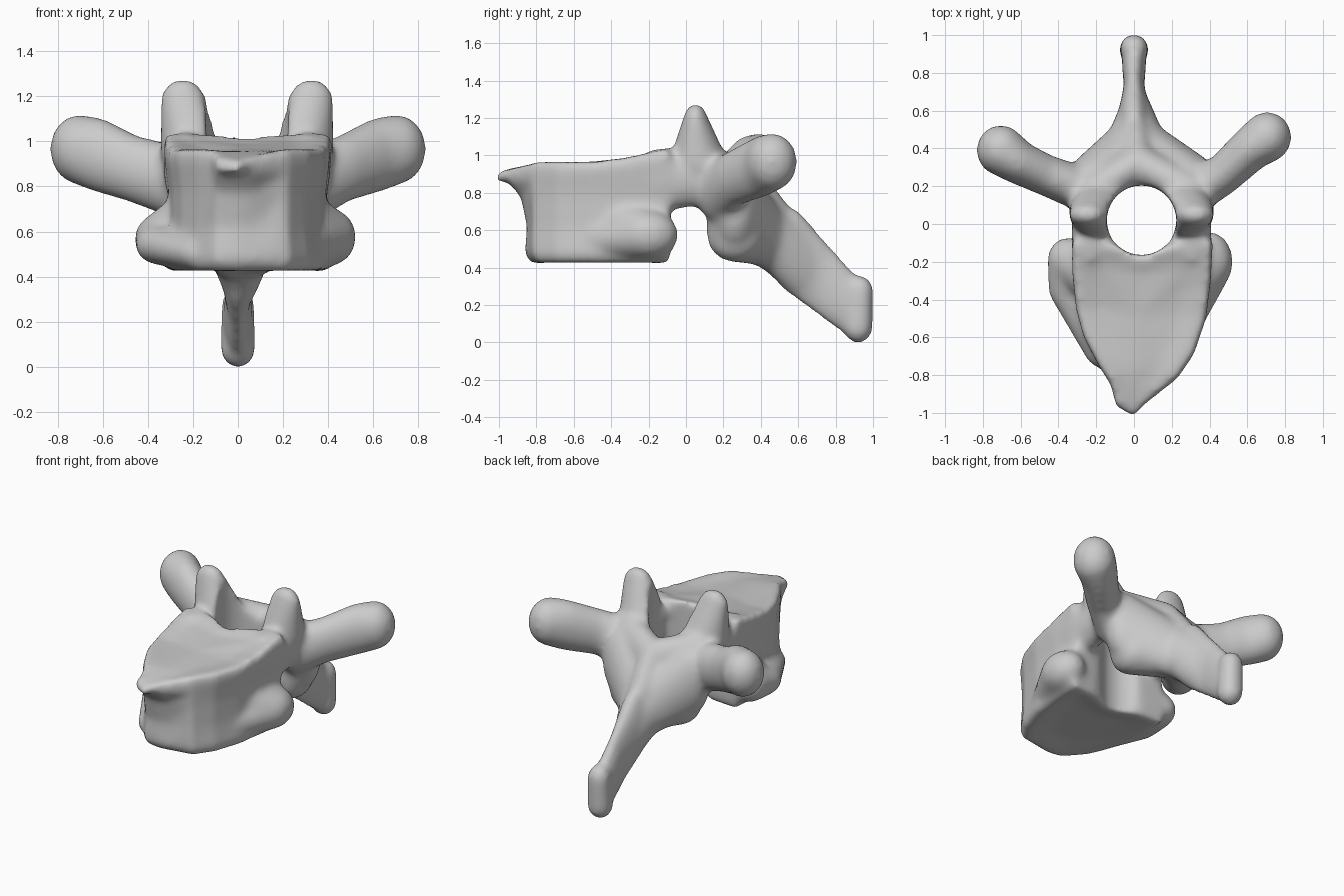
import bpy, bmesh, math
from mathutils import Vector, Matrix

if "Cube" in bpy.data.objects:
    bpy.data.objects.remove(bpy.data.objects["Cube"])

bone = bpy.data.materials.new("bone_grey")
bone.use_nodes = True
bone.diffuse_color = (0.6, 0.6, 0.6, 1)
bone.node_tree.nodes["Principled BSDF"].inputs["Base Color"].default_value = (0.6, 0.6, 0.6, 1)
parts = []


def add_part(name, bm, keep=True):
    mesh = bpy.data.meshes.new(name)
    bmesh.ops.recalc_face_normals(bm, faces=bm.faces)
    bm.to_mesh(mesh)
    bm.free()
    obj = bpy.data.objects.new(name, mesh)
    bpy.context.collection.objects.link(obj)
    if keep:
        parts.append(obj)
    return obj


def limb(name, *blobs):
    """Hulls stretched over neighbouring ellipsoids given as (centre, radii)."""
    for pair in zip(blobs, blobs[1:]):
        bm = bmesh.new()
        for centre, radii in pair:
            m = Matrix.Translation(centre) @ Matrix.Diagonal((*radii, 1))
            bmesh.ops.create_icosphere(bm, subdivisions=3, radius=1, matrix=m)
        hull = bmesh.ops.convex_hull(bm, input=bm.verts[:])
        junk = {v for v in hull["geom_interior"] + hull["geom_unused"]
                if isinstance(v, bmesh.types.BMVert)}
        bmesh.ops.delete(bm, geom=list(junk), context='VERTS')
        add_part(name, bm)


# Vertebral body: heart-shaped outline lofted upward, blunt below, lipped on top
outline = [(0.0, -1.03), (0.07, -0.95), (0.23, -0.82), (0.32, -0.69), (0.385, -0.5),
           (0.41, -0.3), (0.42, -0.08), (0.24, -0.09), (0.04, -0.15), (-0.14, -0.09),
           (-0.33, -0.08), (-0.33, -0.25), (-0.31, -0.45), (-0.27, -0.6),
           (-0.19, -0.75), (-0.12, -0.86), (-0.1, -0.97)]
# levels: height, width scale, front limit, inset
levels = [(0.445, 0.95, -0.8, 0.5), (0.42, 0.97, -0.81, 0.95), (0.47, 1.0, -0.835, 1.0),
          (0.62, 0.94, -0.82, 1.0), (0.78, 0.94, -0.86, 1.0), (0.86, 0.97, -0.94, 1.0),
          (0.92, 1.0, -1.03, 1.0), (0.97, 1.0, -1.03, 0.97), (0.955, 1.0, -1.02, 0.6)]
bm = bmesh.new()
rings = []
for z, wide, front, inset in levels:
    ring = []
    for x, y in outline:
        px = 0.04 + (x - 0.04) * wide * inset
        py = y if y > front else front + (y - front) * 0.15
        py = -0.45 + (py + 0.45) * inset
        pz = z
        if z > 0.9:
            pz += 0.22 * max(0, py + 0.42) - 0.3 * max(0, -0.82 - py)
        ring.append(bm.verts.new((px, py, pz)))
    rings.append(ring)
n = len(outline)
for low, high in zip(rings, rings[1:]):
    for i in range(n):
        j = (i + 1) % n
        bm.faces.new((low[i], low[j], high[j], high[i]))
for ring in (rings[0], rings[-1]):
    hub = bm.verts.new(sum((v.co for v in ring), Vector()) / n)
    for i in range(n):
        bm.faces.new((ring[i], ring[(i + 1) % n], hub))
add_part("vertebral_body", bm)

# Rib facets flaring from the lower sides of the body
limb("right_rib_facet", ((-0.18, -0.68, 0.5), (0.08, 0.08, 0.07)),
     ((-0.34, -0.34, 0.54), (0.115, 0.115, 0.09)),
     ((-0.35, -0.19, 0.57), (0.11, 0.12, 0.11)),
     ((-0.22, -0.26, 0.66), (0.11, 0.16, 0.12)))
limb("left_rib_facet", ((0.3, -0.48, 0.55), (0.08, 0.1, 0.1)),
     ((0.4, -0.2, 0.575), (0.125, 0.16, 0.13)),
     ((0.3, -0.34, 0.64), (0.1, 0.15, 0.13)))

# Paired processes, mirrored about the canal centre
c = 0.04
for side, s in (("right", -1), ("left", 1)):
    limb(side + "_pedicle", ((c + s * 0.27, -0.15, 0.87), (0.1, 0.12, 0.17)),
         ((c + s * 0.27, 0.08, 0.88), (0.1, 0.1, 0.15)),
         ((c + s * 0.25, 0.22, 0.8), (0.12, 0.1, 0.18)))
    limb(side + "_upper_facet", ((c + s * 0.22, 0.2, 0.85), (0.13, 0.11, 0.15)),
         ((c + s * 0.22, 0.07, 0.95), (0.165, 0.16, 0.09)),
         ((c + s * 0.25, 0.06, 1.06), (0.135, 0.12, 0.08)),
         ((c + s * 0.285, 0.05, 1.18), (0.1, 0.065, 0.1)))
    tip_y = 0.37 if s < 0 else 0.44
    limb(side + "_transverse_process", ((c + s * 0.28, 0.17, 0.81), (0.11, 0.12, 0.165)),
         ((s * 0.47, 0.26, 0.88), (0.1, 0.11, 0.15)),
         ((s * 0.62, tip_y - 0.04, 0.94), (0.12, 0.115, 0.165)),
         ((s * 0.705, tip_y + 0.02, 0.965), (0.13, 0.135, 0.155)))
    limb(side + "_lamina", ((c + s * 0.25, 0.18, 0.86), (0.12, 0.11, 0.17)),
         ((0.02, 0.32, 0.81), (0.1, 0.11, 0.16)),
         ((0, 0.48, 0.62), (0.09, 0.09, 0.17)))
    limb(side + "_lower_facet", ((c + s * 0.24, 0.22, 0.78), (0.13, 0.11, 0.14)),
         ((c + s * 0.2, 0.26, 0.57), (0.11, 0.15, 0.14)),
         ((0, 0.42, 0.56), (0.12, 0.12, 0.15)))
    # Broad sheet from the processes to the spine root
    limb(side + "_lamina_web", ((c + s * 0.25, 0.26, 0.73), (0.13, 0.12, 0.23)),
         ((0.01, 0.46, 0.56), (0.15, 0.1, 0.19)),
         ((0.01, 0.57, 0.46), (0.1, 0.1, 0.19)),
         ((0, 0.68, 0.38), (0.055, 0.09, 0.18)))

# Spinous process sweeping back and down to a knob
limb("spinous_process", ((0, 0.56, 0.495), (0.085, 0.11, 0.23)),
     ((0, 0.72, 0.345), (0.055, 0.1, 0.2)),
     ((0, 0.86, 0.215), (0.065, 0.1, 0.17)))
limb("spinous_tip", ((0, 0.93, 0.27), (0.075, 0.075, 0.09)),
     ((0, 0.92, 0.08), (0.08, 0.08, 0.085)))

# Fuse the parts into one piece
for obj in bpy.context.selected_objects:
    obj.select_set(False)
for obj in parts:
    obj.select_set(True)
vertebra = parts[0]
bpy.context.view_layer.objects.active = vertebra
bpy.ops.object.join()
vertebra.name = "vertebra"

# Cutter for the spinal canal
bm = bmesh.new()
bmesh.ops.create_cone(bm, cap_ends=True, segments=48, radius1=1, radius2=1, depth=2,
                      matrix=Matrix.Translation((c, 0.02, 0.9)) @ Matrix.Diagonal((0.185, 0.185, 1, 1)))
canal = add_part("canal_cutter", bm, keep=False)
canal.hide_render = True
canal.hide_set(True)


def modify(kind, **settings):
    mod = vertebra.modifiers.new(kind.lower(), kind)
    for key, value in settings.items():
        setattr(mod, key, value)
    bpy.ops.object.modifier_apply(modifier=mod.name)


modify('REMESH', mode='VOXEL', voxel_size=0.016)
modify('BOOLEAN', operation='DIFFERENCE', object=canal, solver='EXACT')
modify('REMESH', mode='VOXEL', voxel_size=0.016)
modify('SMOOTH', factor=0.5, iterations=18)
bpy.data.objects.remove(canal)

vertebra.data.materials.clear()
vertebra.data.materials.append(bone)
bpy.ops.object.shade_smooth_by_angle(angle=math.radians(60))
